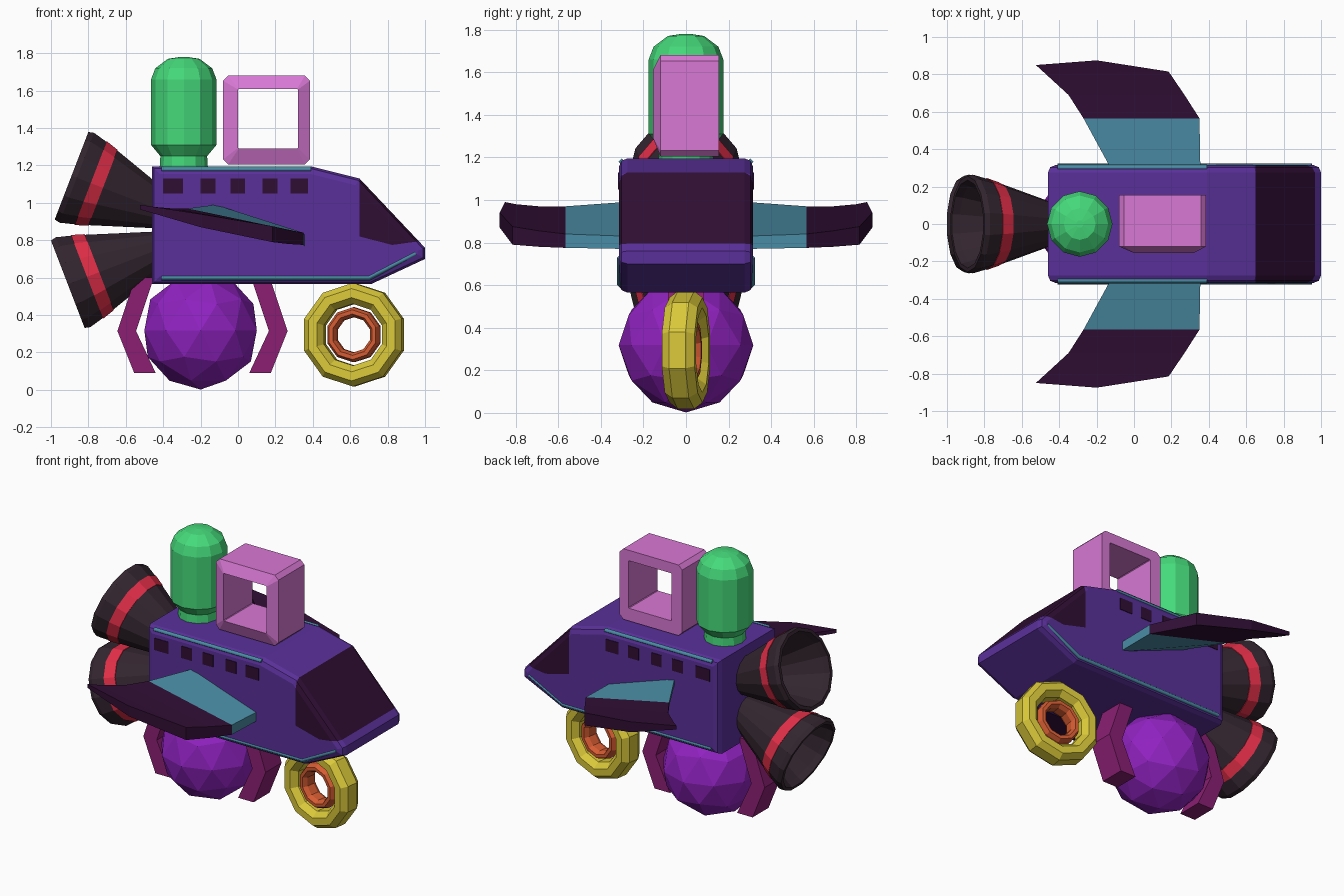
import bpy, bmesh, math
from mathutils import Vector, Matrix

if "Cube" in bpy.data.objects:
    bpy.data.objects.remove(bpy.data.objects["Cube"])


def material(name, hexcode):
    m = bpy.data.materials.new(name)
    rgb = [int(hexcode[i:i + 2], 16) / 255 for i in (0, 2, 4)]
    m.diffuse_color = [c / 12.92 if c < .04 else ((c + .055) / 1.055) ** 2.4 for c in rgb] + [1]
    m.use_nodes = True
    m.node_tree.nodes["Principled BSDF"].inputs["Base Color"].default_value = m.diffuse_color
    return m


VIOLET = material("violet", "5A309A")
DARK = material("dark_plum", "300E34")
TEAL = material("teal", "4A8CA5")
GREEN = material("green", "45D97A")
PINK = material("pink", "D878D4")
PURPLE = material("purple", "9022C0")
MAGENTA = material("magenta", "8C1F74")
YELLOW = material("yellow", "DAC83A")
ORANGE = material("orange", "D65C32")
SOOT = material("soot", "33252F")
RED = material("red", "E22E48")


def finish(name, bm, *mats):
    bmesh.ops.recalc_face_normals(bm, faces=bm.faces)
    me = bpy.data.meshes.new(name)
    bm.to_mesh(me)
    bm.free()
    for m in mats:
        me.materials.append(m)
    ob = bpy.data.objects.new(name, me)
    bpy.context.collection.objects.link(ob)
    return ob


def loft(name, rings, mat, loop=False):
    """Skin a list of equal-length rings; loop joins last to first, otherwise ends are capped."""
    bm = bmesh.new()
    vs = [[bm.verts.new(p) for p in r] for r in rings]
    n = len(vs[0])
    for a, b in zip(vs, vs[1:] + (vs[:1] if loop else [])):
        for i in range(n):
            j = (i + 1) % n
            bm.faces.new((a[i], a[j], b[j], b[i]))
    if not loop:
        bm.faces.new(vs[0])
        bm.faces.new(vs[-1])
    return finish(name, bm, mat)


def lathe(name, profile, sides, mat, mtx, loop=False, phase=0.0):
    """Revolve (radius, height) points about local z."""
    rings = [[mtx @ Vector((r * math.cos(phase + math.tau * i / sides),
                            r * math.sin(phase + math.tau * i / sides), h))
              for i in range(sides)] for r, h in profile]
    return loft(name, rings, mat, loop)


def side_prism(name, pts, y, mat):
    return loft(name, [[(x, s * y, z) for x, z in pts] for s in (-1, 1)], mat)


# Hull: side profile extruded across y, with rounded side edges
profile = [(-.46, .565), (.71, .565), (1, .70), (1, .76), (.65, 1.13), (.39, 1.195), (-.46, 1.195)]
bm = bmesh.new()
a, b = ([bm.verts.new((x, y, z)) for x, z in profile] for y in (-.315, .315))
bm.faces.new(a)
bm.faces.new(b)
for i in range(len(a)):
    j = (i + 1) % len(a)
    bm.faces.new((a[i], a[j], b[j], b[i]))
bmesh.ops.recalc_face_normals(bm, faces=bm.faces)
rim = [e for e in bm.edges if abs(e.verts[0].co.y - e.verts[1].co.y) < .01]
bmesh.ops.bevel(bm, geom=rim, offset=.04, segments=2, profile=.5, affect='EDGES')

# Windshield: cut its outline into the hull and paint the enclosed faces
cuts = [((.65, 0, .9), (1, 0, 0)),
        ((.825, 0, .775), (.045, 0, .175)),
        ((.825, 0, .775), (-.02, 0, .145))]
for co, no in cuts:
    bmesh.ops.bisect_plane(bm, geom=bm.verts[:] + bm.edges[:] + bm.faces[:],
                           plane_co=co, plane_no=no, dist=1e-5)
for f in bm.faces:
    c = f.calc_center_median()
    if all((c - Vector(co)).dot(Vector(no)) > 1e-4 for co, no in cuts):
        f.material_index = 1
finish("hull", bm, VIOLET, DARK)


# Teal trim along the upper and lower hull edges
def trim(name, path, y):
    cu = bpy.data.curves.new(name, 'CURVE')
    cu.dimensions = '3D'
    cu.bevel_depth = .015
    cu.bevel_resolution = 0
    cu.use_fill_caps = True
    sp = cu.splines.new('POLY')
    sp.points.add(len(path) - 1)
    for p, (x, z) in zip(sp.points, path):
        p.co = (x, y, z, 1)
    cu.materials.append(TEAL)
    bpy.context.collection.objects.link(bpy.data.objects.new(name, cu))


for s, side in ((-1, "near"), (1, "far")):
    trim("upper_trim_" + side, [(-.41, 1.18), (.39, 1.18)], s * .302)
    trim("lower_trim_" + side, [(-.41, .60), (.70, .60), (.95, .73)], s * .308)

    # Side windows
    for k, (x0, x1) in enumerate([(-.40, -.295), (-.20, -.12), (-.04, .037), (.13, .21), (.28, .375)]):
        loft(f"window_{side}_{k + 1}",
             [[(x0, y, 1.05), (x1, y, 1.05), (x1, y, 1.13), (x0, y, 1.13)]
              for y in (s * .30, s * .319)], DARK)

    # Wing stations: leading (x, y, top, bottom), trailing (x, y, top, bottom)
    stations = [((.355, .29, .83, .77), (-.12, .29, .99, .955)),
                ((.35, .565, .84, .775), (-.27, .565, .97, .94)),
                ((.27, .69, .855, .78), (-.35, .69, .97, .945)),
                ((.185, .815, .875, .79), (-.47, .80, .98, .955)),
                ((-.20, .875, .94, .87), (-.525, .85, .99, .965))]
    rings = [[(l[0], s * l[1], l[2]), (l[0], s * l[1], l[3]),
              (t[0], s * t[1], t[3]), (t[0], s * t[1], t[2])] for l, t in stations]
    loft("wing_root_" + side, rings[:2], TEAL)
    loft("wing_tip_" + side, rings[1:], DARK)

# Rear engine bells, splayed up and down, with red bands
for name, mouth, dz in (("upper", (-.89, 0, 1.145), -.36), ("lower", (-.91, 0, .565), .36)):
    axis = Vector((.937, 0, dz))
    m = Matrix.Translation(mouth) @ axis.to_track_quat('Z', 'Y').to_matrix().to_4x4()
    lathe("engine_bell_" + name,
          [(.10, .36), (.225, .04), (.235, 0), (.257, 0), (.264, .03), (.242, .11), (.216, .19), (.10, .53)],
          14, SOOT, m)
    lathe("engine_band_" + name, [(.246, .11), (.223, .18), (.20, .18), (.22, .11)], 14, RED, m, True)

# Green domed canister on the roof
lathe("roof_canister", [(.13, 1.17), (.125, 1.25), (.175, 1.31), (.175, 1.66), (.152, 1.72), (.085, 1.77), (.02, 1.78)],
      12, GREEN, Matrix.Translation((-.29, 0, 0)))


# Pink open frame on the roof
def chamfered_rect(x0, x1, z0, z1, c, y):
    return [(x0 + c, y, z0), (x1 - c, y, z0), (x1, y, z0 + c), (x1, y, z1 - c),
            (x1 - c, y, z1), (x0 + c, y, z1), (x0, y, z1 - c), (x0, y, z0 + c)]


outer, inner = (-.08, .385, 1.205, 1.68, .027), (0, .32, 1.29, 1.61, .004)
loft("roof_frame", [chamfered_rect(*outer, -.12), chamfered_rect(*outer, .155),
                    chamfered_rect(*inner, .155), chamfered_rect(*inner, -.155)], PINK, True)

# Rear ball with its pair of clamps
bm = bmesh.new()
bmesh.ops.create_icosphere(bm, subdivisions=2, radius=.316, matrix=Matrix.Translation((-.2, 0, .318)))
finish("rear_ball", bm, PURPLE)
arc = [(.36, .60), (.455, .315), (.365, .09), (.25, .09), (.355, .315), (.26, .60)]
for s, name in ((-1, "rear"), (1, "front")):
    side_prism("ball_clamp_" + name, [(-.19 + s * x, z) for x, z in arc], .085, MAGENTA)

# Front wheel: yellow ring around an orange hub ring, turned slightly
wheel = Matrix.Translation((.62, 0, .295)) @ Matrix.Rotation(math.radians(-9), 4, 'Z') \
    @ Matrix.Rotation(math.radians(90), 4, 'X')
for name, r0, r1, w, mat in (("wheel_tyre", .165, .277, .078, YELLOW), ("wheel_hub", .095, .147, .055, ORANGE)):
    t = r1 - r0
    section = [(r1, -w * .5), (r1, w * .5), (r1 - t * .27, w), (r0 + t * .3, w),
               (r0, w * .5), (r0, -w * .5), (r0 + t * .3, -w), (r1 - t * .27, -w)]
    lathe(name, section, 10, mat, wheel, True, math.pi / 2)
